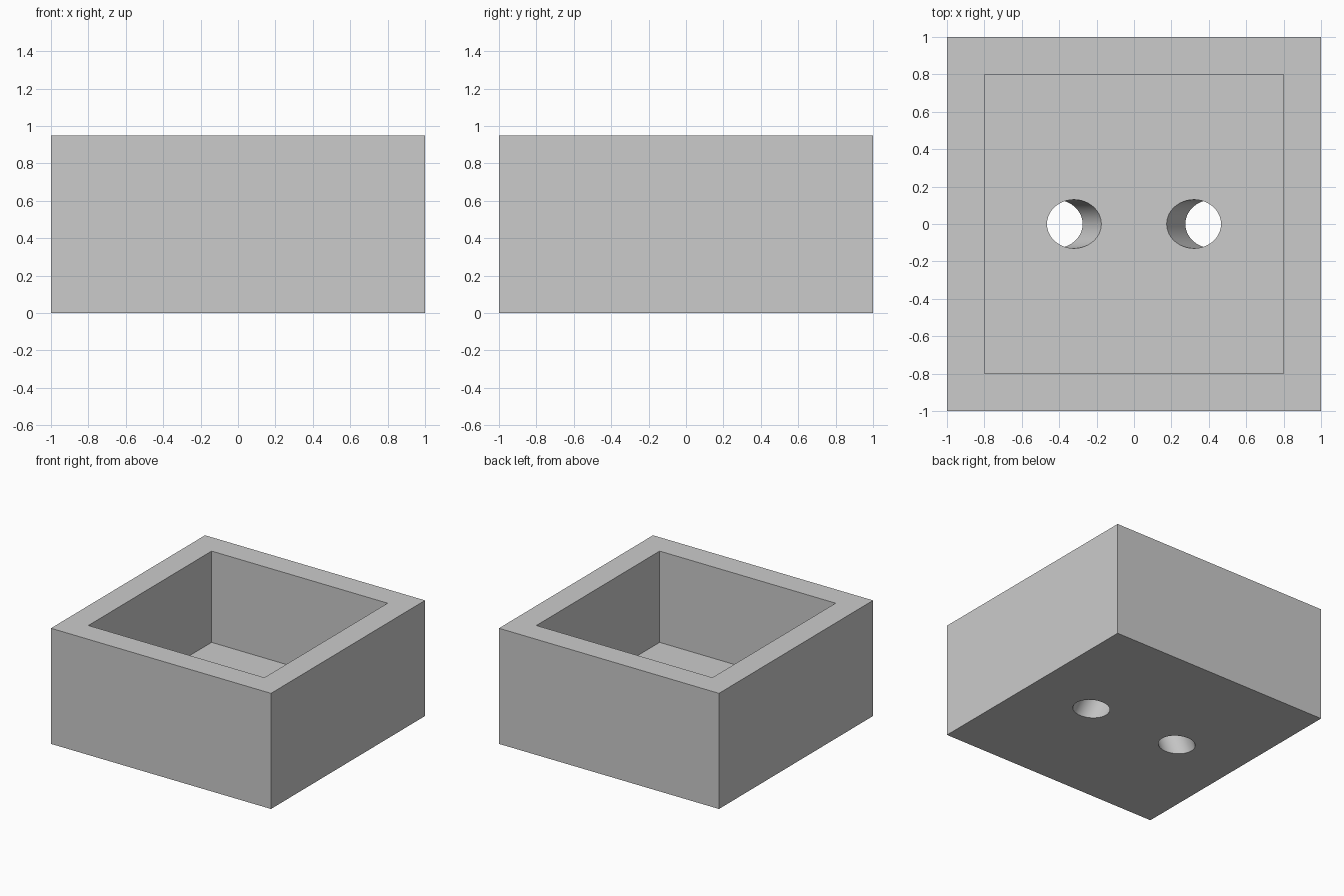
import bpy
from mathutils import Vector

default = bpy.data.objects.get("Cube")
if default:
    bpy.data.objects.remove(default, do_unlink=True)

HEIGHT, FLOOR, INNER = 0.95, 0.2, 1.6
HOLE_RADIUS = 0.13

# Single plain grey
grey = bpy.data.materials.new("light_grey")
grey.use_nodes = True
colour = (0.6, 0.6, 0.6, 1)
grey.diffuse_color = colour
grey.node_tree.nodes["Principled BSDF"].inputs["Base Color"].default_value = colour


def block(name, width, bottom, top):
    """Square block between two heights."""
    bpy.ops.mesh.primitive_cube_add(size=1, location=(0, 0, (bottom + top) / 2))
    obj = bpy.context.object
    obj.name = name
    obj.scale = (width, width, top - bottom)
    bpy.ops.object.transform_apply(location=True, rotation=True, scale=True)
    obj.data.materials.append(grey)
    return obj


def slanted_rod(name, start, end):
    """Cylinder through two points, overshooting both ends."""
    axis = end - start
    bpy.ops.mesh.primitive_cylinder_add(
        vertices=64, radius=HOLE_RADIUS, depth=axis.length * 2.6,
        location=(start + end) / 2,
        rotation=axis.to_track_quat("Z", "Y").to_euler())
    obj = bpy.context.object
    obj.name = name
    obj.data.materials.append(grey)
    return obj


def cut(target, cutter):
    """Subtract the cutter, then discard it."""
    cutter.hide_render = True
    mod = target.modifiers.new("cut", "BOOLEAN")
    mod.operation = "DIFFERENCE"
    mod.solver = "EXACT"
    mod.object = cutter
    bpy.context.view_layer.objects.active = target
    bpy.ops.object.modifier_apply(modifier=mod.name)
    bpy.data.objects.remove(cutter, do_unlink=True)


# Open box with a thick floor
box = block("open_box", 2, 0, HEIGHT)
cut(box, block("cavity_cutter", INNER, FLOOR, HEIGHT + 0.2))

# Two floor holes that splay outwards going down
for side in (-1, 1):
    cut(box, slanted_rod("hole_cutter",
                         Vector((side * 0.42, 0, 0)),
                         Vector((side * 0.32, 0, FLOOR))))

# Smooth hole walls, crisp box edges
bpy.ops.object.select_all(action="DESELECT")
box.select_set(True)
bpy.context.view_layer.objects.active = box
bpy.ops.object.shade_smooth_by_angle()
